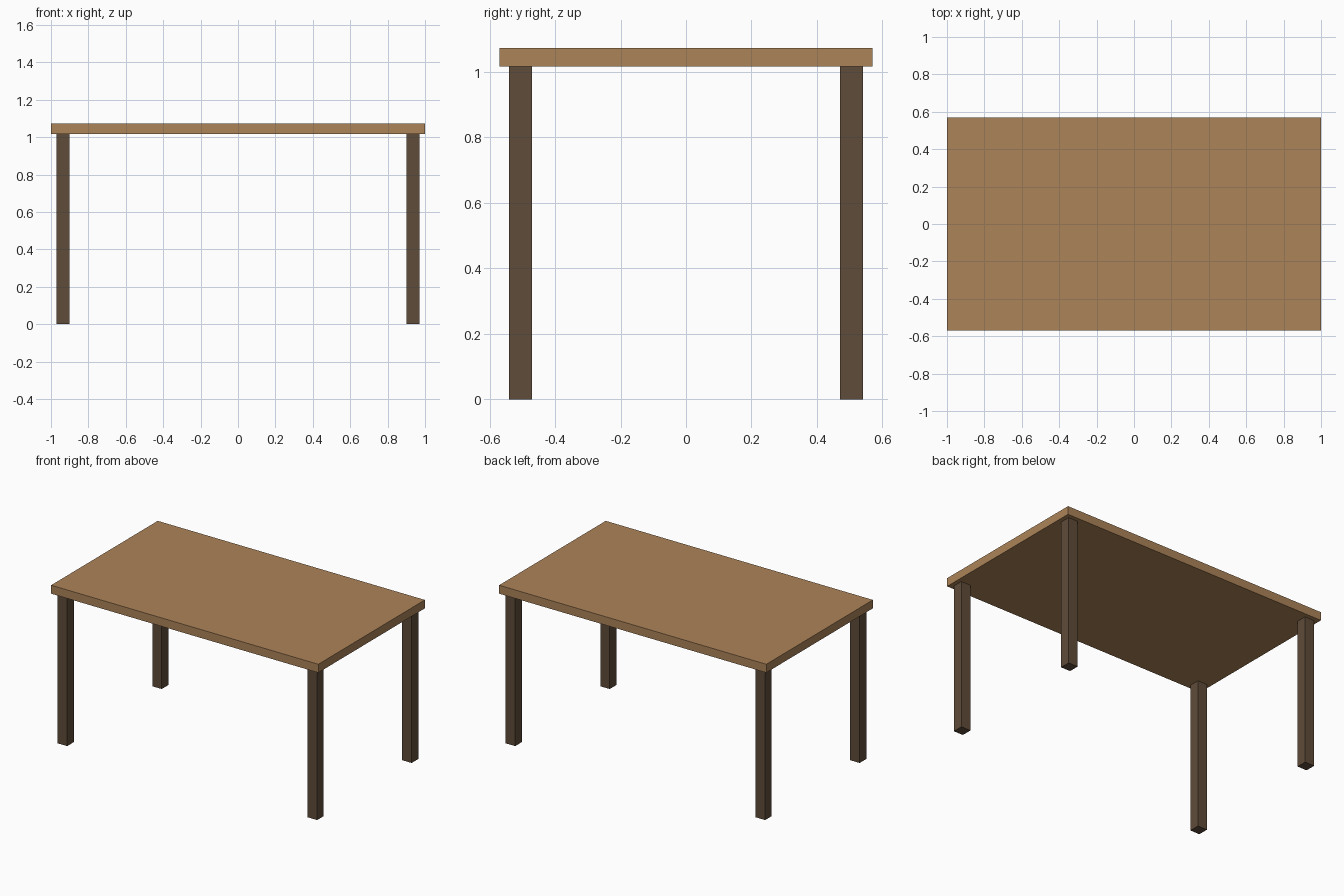
import bpy

# Remove the default cube
cube = bpy.data.objects.get("Cube")
if cube:
    bpy.data.objects.remove(cube, do_unlink=True)


def srgb_to_linear(channel):
    c = channel / 255
    return c / 12.92 if c <= 0.04045 else ((c + 0.055) / 1.055) ** 2.4


def make_material(name, rgb):
    colour = [srgb_to_linear(c) for c in rgb] + [1]
    mat = bpy.data.materials.new(name)
    mat.use_nodes = True
    mat.diffuse_color = colour
    mat.node_tree.nodes["Principled BSDF"].inputs["Base Color"].default_value = colour
    return mat


def add_box(name, centre, size, mat):
    bpy.ops.mesh.primitive_cube_add(size=1, location=centre)
    box = bpy.context.object
    box.name = name
    box.scale = size
    bpy.ops.object.transform_apply(location=False, rotation=False, scale=True)
    box.data.materials.append(mat)
    return box


light_wood = make_material("light wood", (172, 131, 88))
dark_wood = make_material("dark wood", (95, 76, 58))

LENGTH, DEPTH, HEIGHT = 2.0, 1.14, 1.073
TOP_THICKNESS = 0.057
LEG_WIDTH = 0.071
OVERHANG = 0.029
leg_height = HEIGHT - TOP_THICKNESS

# Table top
add_box("table_top", (0, 0, HEIGHT - TOP_THICKNESS / 2),
        (LENGTH, DEPTH, TOP_THICKNESS), light_wood)

# Four square legs, set in slightly from the corners
inset = OVERHANG + LEG_WIDTH / 2
for y_name, y_side in (("front", -1), ("back", 1)):
    for x_name, x_side in (("right", -1), ("left", 1)):
        add_box(f"{y_name}_{x_name}_leg",
                (x_side * (LENGTH / 2 - inset), y_side * (DEPTH / 2 - inset), leg_height / 2),
                (LEG_WIDTH, LEG_WIDTH, leg_height), dark_wood)
